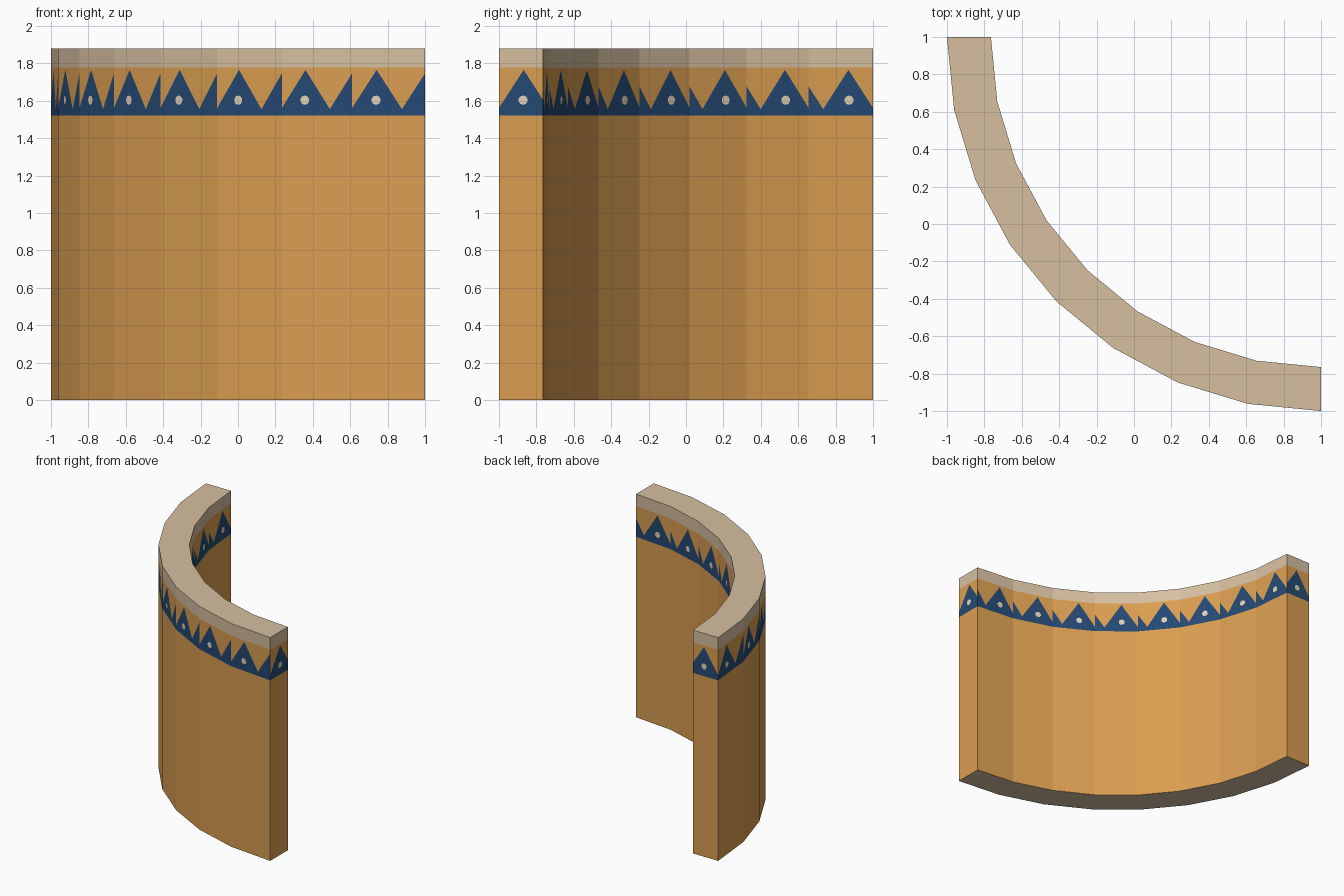
import bpy, bmesh, math
from mathutils import Vector

if "Cube" in bpy.data.objects:
    bpy.data.objects.remove(bpy.data.objects["Cube"])

SEGMENTS = 8
CENTRE = Vector((1, 1, 0))
R_OUT, R_IN = 2.0, 1.765
HEIGHT, RIM_Z, BAND_Z, VALLEY_Z, PEAK_Z = 1.88, 1.778, 1.52, 1.555, 1.765
PEAK_U, HALF = 0.132, 0.136          # first peak position, half tooth width
OCHRE, CREAM, BLUE, DOT = range(4)


def material(name, rgb):
    m = bpy.data.materials.new(name)
    m.diffuse_color = (*rgb, 1)
    m.use_nodes = True
    m.node_tree.nodes["Principled BSDF"].inputs["Base Color"].default_value = m.diffuse_color
    return m


mats = [material("ochre wall", (0.70, 0.34, 0.082)),
        material("cream rim", (0.67, 0.52, 0.35)),
        material("blue paint", (0.018, 0.067, 0.172)),
        material("pale dot", (0.76, 0.64, 0.48))]


def finish(bm, name):
    mesh = bpy.data.meshes.new(name)
    bm.to_mesh(mesh)
    bm.free()
    for m in mats:
        mesh.materials.append(m)
    bpy.context.collection.objects.link(bpy.data.objects.new(name, mesh))


def arc(r):
    angles = [math.pi + math.pi / 2 * i / SEGMENTS for i in range(SEGMENTS + 1)]
    return [CENTRE + Vector((r * math.cos(a), r * math.sin(a), 0)) for a in angles]


def tooth_z(u):
    d = abs((u - PEAK_U + HALF) % (2 * HALF) - HALF) / HALF
    return PEAK_Z + (VALLEY_Z - PEAK_Z) * d


wall, dots = bmesh.new(), bmesh.new()


def face(bm, points, mat, normal):
    f = bm.faces.new([bm.verts.new(p) for p in points])
    f.material_index = mat
    f.normal_update()
    if f.normal.dot(normal) < 0:
        f.normal_flip()


def panel(p0, p1, normal):
    """One flat wall panel, with the tooth pattern starting at p0."""
    length = (p1 - p0).length
    along = (p1 - p0) / length
    normal = normal.normalized()

    def add(bm, uz, mat, lift=0.0):
        face(bm, [p0 + along * u + Vector((0, 0, z)) + normal * lift for u, z in uz],
             mat, normal)

    breaks = [0] + [u for u in (PEAK_U, PEAK_U + HALF) if u < length] + [length]
    teeth = [(u, tooth_z(u)) for u in breaks]
    add(wall, [(0, 0), (length, 0), (length, BAND_Z), (0, BAND_Z)], OCHRE)
    add(wall, [(length, RIM_Z), (length, HEIGHT), (0, HEIGHT), (0, RIM_Z)], CREAM)
    # each column between breaks: blue tooth below, ochre ground above
    for (u0, z0), (u1, z1) in zip(teeth, teeth[1:]):
        add(wall, [(u0, BAND_Z), (u1, BAND_Z), (u1, z1), (u0, z0)], BLUE)
        add(wall, [(u0, z0), (u1, z1), (u1, RIM_Z), (u0, RIM_Z)], OCHRE)
    # painted dot in the full tooth
    ring = [2 * math.pi * (i + 0.5) / 10 for i in range(10)]
    add(dots, [(PEAK_U - 0.003 + 0.025 * math.cos(a), 1.603 + 0.025 * math.sin(a))
               for a in ring], DOT, 0.003)


outer, inner = arc(R_OUT), arc(R_IN)
up = Vector((0, 0, HEIGHT))
for i in range(SEGMENTS):
    o0, o1, n0, n1 = outer[i], outer[i + 1], inner[i], inner[i + 1]
    out = (o0 + o1) / 2 - CENTRE
    panel(o0, o1, out)
    panel(n0, n1, -out)
    face(wall, [o0 + up, o1 + up, n1 + up, n0 + up], CREAM, Vector((0, 0, 1)))
    face(wall, [o0, o1, n1, n0], CREAM, Vector((0, 0, -1)))
# end caps
panel(outer[0], inner[0], Vector((0, 1, 0)))
panel(outer[-1], inner[-1], Vector((1, 0, 0)))

bmesh.ops.remove_doubles(wall, verts=wall.verts[:], dist=1e-5)
finish(wall, "curved_wall")
finish(dots, "painted_dots")
